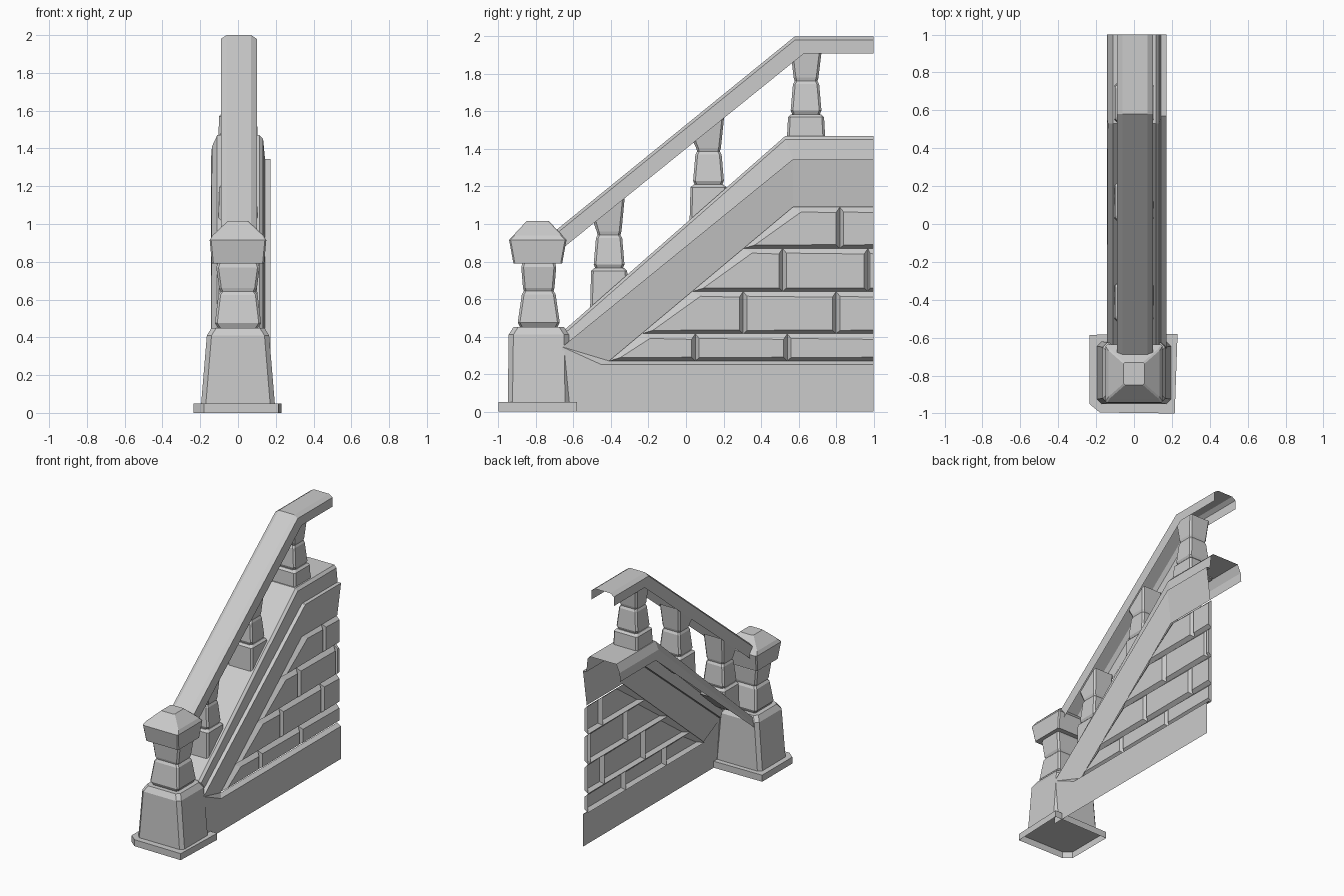
import bpy
import bmesh

if "Cube" in bpy.data.objects:
    bpy.data.objects.remove(bpy.data.objects["Cube"], do_unlink=True)

GREY = (0.6, 0.6, 0.6, 1)
stone = bpy.data.materials.new("grey stone")
stone.diffuse_color = GREY
stone.use_nodes = True
stone.node_tree.nodes["Principled BSDF"].inputs["Base Color"].default_value = GREY


def finish(name, bm, closed=False):
    if closed:
        bmesh.ops.recalc_face_normals(bm, faces=bm.faces)
    mesh = bpy.data.meshes.new(name)
    bm.to_mesh(mesh)
    bm.free()
    mesh.materials.append(stone)
    obj = bpy.data.objects.new(name, mesh)
    bpy.context.collection.objects.link(obj)
    return obj


def tower(name, rings, yc, chamfer=0.012, open_bottom=False):
    """Stack of rectangles with cut corners: (z, half x, half y, slope)."""
    bm = bmesh.new()
    loops = []
    for z, hx, hy, slope in rings:
        c = chamfer
        pts = [(hx - c, -hy), (hx, c - hy), (hx, hy - c), (hx - c, hy),
               (c - hx, hy), (-hx, hy - c), (-hx, c - hy), (c - hx, -hy)]
        loops.append([bm.verts.new((x, yc + y, z + slope * y)) for x, y in pts])
    for low, high in zip(loops, loops[1:]):
        for i in range(8):
            j = (i + 1) % 8
            bm.faces.new((low[i], low[j], high[j], high[i]))
    bm.faces.new(loops[-1])
    if not open_bottom:
        bm.faces.new(loops[0][::-1])
    return finish(name, bm, True)


def channel(name, sections):
    """Open strip running towards the back through cross-sections."""
    bm = bmesh.new()
    rows = [[bm.verts.new(p) for p in s] for s in sections]
    for a, b in zip(rows, rows[1:]):
        for i in range(len(a) - 1):
            bm.faces.new((a[i], a[i + 1], b[i + 1], b[i]))
    return finish(name, bm)


# Newel post
POST_Y = -0.785
bm = bmesh.new()
plate = [(-0.235, -0.95), (-0.18, -0.995), (0.215, -1.0), (0.23, -0.58), (-0.235, -0.585)]
bottom = [bm.verts.new((x, y, 0)) for x, y in plate]
top = [bm.verts.new((x, y, 0.05)) for x, y in plate]
for i in range(len(plate)):
    j = (i + 1) % len(plate)
    bm.faces.new((bottom[i], bottom[j], top[j], top[i]))
bm.faces.new(top)
finish("post_foot", bm)

tower("post_pedestal", [(0.05, 0.195, 0.165, 0), (0.41, 0.165, 0.16, 0),
                        (0.45, 0.14, 0.135, 0)], POST_Y, 0.025, True)
tower("post_lower_block", [(0.45, 0.105, 0.1, 0), (0.475, 0.122, 0.112, 0),
                           (0.625, 0.104, 0.09, 0), (0.645, 0.09, 0.078, 0)], POST_Y)
tower("post_upper_block", [(0.64, 0.09, 0.078, 0), (0.66, 0.1, 0.084, 0),
                           (0.77, 0.115, 0.093, 0), (0.8, 0.105, 0.085, 0)], POST_Y)
tower("post_cap", [(0.79, 0.138, 0.13, 0), (0.915, 0.15, 0.153, 0),
                   (0.94, 0.135, 0.13, 0), (1.015, 0.055, 0.06, 0)], POST_Y - 0.005, 0.008)

# Balusters: each has a base, a middle and a flared top under the rail
RAIL_SLOPE = 0.81
CAP_SLOPE = 0.875
for label, yc, zj, foot, head, slanted in (
        ("lower", -0.41, 0.765, 0.60, 1.08, True),
        ("middle", 0.12, 1.21, 1.06, 1.51, True),
        ("upper", 0.64, 1.585, 1.46, 1.93, False)):
    s_low, s_high = (CAP_SLOPE, RAIL_SLOPE) if slanted else (0, 0)
    tower(label + "_baluster_base", [(foot, 0.104, 0.102, s_low), (zj - 0.015, 0.1, 0.096, 0),
                                     (zj, 0.085, 0.08, 0)], yc)
    tower(label + "_baluster_middle", [(zj, 0.08, 0.074, 0), (zj + 0.02, 0.09, 0.082, 0),
                                       (zj + 0.16, 0.076, 0.07, 0),
                                       (zj + 0.178, 0.068, 0.06, 0)], yc)
    tower(label + "_baluster_top", [(zj + 0.175, 0.068, 0.06, 0), (zj + 0.195, 0.074, 0.066, 0),
                                    (head, 0.086, 0.084, s_high)], yc)

# Handrail: hollow underneath
rail = []
for y_top, z_top, y_low, z_low in ((-0.72, 0.945, -0.72, 0.82),
                                   (0.58, 2.0, 0.63, 1.91), (1.0, 2.0, 1.0, 1.91)):
    rail.append([(-0.09, y_low, z_low), (-0.09, y_top, z_top - 0.02), (-0.06, y_top, z_top),
                 (0.07, y_top, z_top), (0.1, y_top, z_top - 0.02), (0.1, y_low, z_low)])
channel("handrail", rail)

# Wall coping with a hanging lip on the open side
OUT, IN = 0.172, 0.14
coping = []
for y_top, z_top, y_low, z_low in ((-0.66, 0.425, -0.66, 0.345),
                                   (0.53, 1.47, 0.57, 1.345), (1.0, 1.47, 1.0, 1.345)):
    coping.append([(-0.143, y_low, z_low), (-0.138, y_top, z_top - 0.06), (-0.11, y_top, z_top),
                   (0.115, y_top, z_top), (0.133, y_top, z_top - 0.02),
                   (0.143, y_low, z_low), (OUT, y_low, z_low)])
channel("wall_coping", coping)

# Wall frame: sloping band, top band and plinth around the bricks
bm = bmesh.new()
corners = {
    "front_low": (OUT, -0.66, 0), "back_low": (OUT, 1, 0), "back_ledge": (OUT, 1, 0.25),
    "front_ledge": (OUT, -0.45, 0.25), "front_top": (OUT, -0.66, 0.345),
    "bend": (OUT, 0.57, 1.345), "back_top": (OUT, 1, 1.345),
    "in_front": (IN, -0.41, 0.27), "in_bend": (IN, 0.57, 1.09),
    "in_back": (IN, 1, 1.09), "in_low": (IN, 1, 0.27)}
v = {k: bm.verts.new(p) for k, p in corners.items()}
for names in ("front_low back_low back_ledge front_ledge front_top",
              "front_ledge back_ledge in_low in_front",
              "front_top front_ledge in_front",
              "front_top in_front in_bend bend",
              "bend in_bend in_back back_top"):
    bm.faces.new([v[n] for n in names.split()])
finish("wall_frame", bm)

# Brick courses: raised cushions that meet in grooves
bm = bmesh.new()


def diagonal(z):
    return -0.41 + (z - 0.27) * 0.98 / 0.82


courses = ((0.27, 0.415, (0.05, 0.54)), (0.415, 0.64, (0.305, 0.8)),
           (0.64, 0.87, (0.515, 0.97)), (0.87, 1.09, (0.82,)))
for z0, z1, joints in courses:
    stops = [None, *joints, 1.0]
    for left, right in zip(stops, stops[1:]):
        y0, y1 = (diagonal(z0), diagonal(z1)) if left is None else (left, left)
        groove = [bm.verts.new((0.13, y, z))
                  for y, z in ((y0, z0), (right, z0), (right, z1), (y1, z1))]
        edge = 0.02 if right < 1 else 0
        in0, in1 = (0.06, 0.045) if left is None else (0.02, 0.02)
        if right - left < 0.1 if left is not None else False:
            in0 = in1 = 0.01
        face = [bm.verts.new((0.158, y, z)) for y, z in (
            (y0 + in0, z0 + 0.018), (right - edge, z0 + 0.02),
            (right - edge, z1 - 0.03), (y1 + in1, z1 - 0.025))]
        bm.faces.new(face)
        for i in range(4):
            j = (i + 1) % 4
            bm.faces.new((groove[i], groove[j], face[j], face[i]))
bmesh.ops.remove_doubles(bm, verts=bm.verts, dist=0.0005)
finish("brick_courses", bm)
